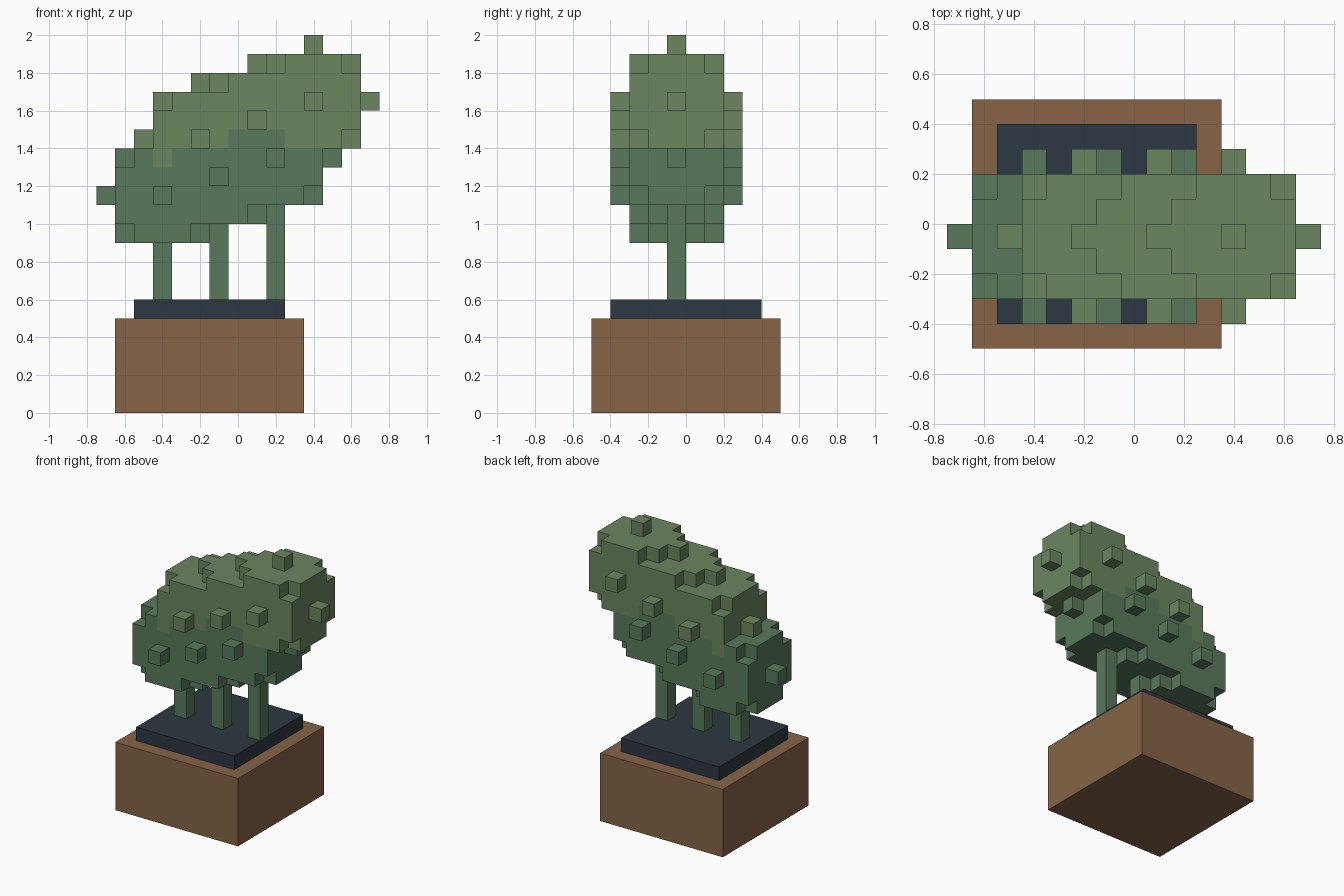
import bpy, bmesh
from mathutils import Vector
from itertools import product

if "Cube" in bpy.data.objects:
    bpy.data.objects.remove(bpy.data.objects["Cube"])

S = 0.1                      # voxel size
Y0 = -0.05                   # plant centre line in y


def material(name, rgb):
    m = bpy.data.materials.new(name)
    m.diffuse_color = (*rgb, 1)
    m.use_nodes = True
    m.node_tree.nodes["Principled BSDF"].inputs["Base Color"].default_value = m.diffuse_color
    return m


brown = material("terracotta", (0.24, 0.127, 0.063))
slate = material("soil_dark", (0.027, 0.039, 0.054))
dark = material("dark_leaf", (0.10, 0.19, 0.107))
light = material("light_leaf", (0.15, 0.235, 0.117))


def add_object(name, bm, mat):
    me = bpy.data.meshes.new(name)
    bm.to_mesh(me)
    bm.free()
    me.materials.append(mat)
    ob = bpy.data.objects.new(name, me)
    bpy.context.collection.objects.link(ob)
    return ob


def box(name, lo, hi, mat):
    lo, hi = Vector(lo), Vector(hi)
    bm = bmesh.new()
    bmesh.ops.create_cube(bm, size=1)
    bmesh.ops.scale(bm, vec=hi - lo, verts=bm.verts)
    bmesh.ops.translate(bm, vec=(lo + hi) / 2, verts=bm.verts)
    return add_object(name, bm, mat)


# Pot and soil
box("pot", (-0.65, -0.5, 0), (0.35, 0.5, 0.5), brown)
box("soil", (-0.55, -0.4, 0.5), (0.25, 0.4, 0.6), slate)

# Leaf balls on a voxel grid: each step adds a dark ball, then a light one up and right
voxels = {}
for i in range(3):
    dark_centre = (-4 + 3 * i, 0, 11 + i)
    light_centre = (-2 + 3 * i, 0, 14 + i)
    for (cx, cy, cz), kind in ((dark_centre, "dark"), (light_centre, "light")):
        for x, y, z in product(range(-3, 4), repeat=3):
            if x * x + y * y + z * z <= 9:
                voxels[cx + x, cy + y, cz + z] = kind

# Stems, rising from the soil to the underside of each dark ball
for i, side in enumerate(("left", "middle", "right")):
    x = (-4 + 3 * i) * S
    box(f"{side}_stem", (x - S / 2, Y0 - S / 2, 0.6),
        (x + S / 2, Y0 + S / 2, 0.8 + i * S), dark)


def voxel_shell(name, kind, mat):
    """Skin of all voxels of one kind, leaving out faces hidden by neighbours."""
    bm = bmesh.new()
    for cell, k in voxels.items():
        if k != kind:
            continue
        centre = Vector((cell[0] * S, cell[1] * S + Y0, (cell[2] + 0.5) * S))
        for axis, sign in product(range(3), (-1, 1)):
            near = list(cell)
            near[axis] += sign
            if tuple(near) in voxels:
                continue
            n, u, v = Vector(), Vector(), Vector()
            n[axis] = sign * S / 2
            u[(axis + 1) % 3] = S / 2
            v[(axis + 2) % 3] = sign * S / 2
            bm.faces.new([bm.verts.new(centre + n + a * u + b * v)
                          for a, b in ((-1, -1), (1, -1), (1, 1), (-1, 1))])
    bmesh.ops.remove_doubles(bm, verts=bm.verts, dist=1e-4)
    return add_object(name, bm, mat)


# Foliage
voxel_shell("lower_foliage", "dark", dark)
voxel_shell("upper_foliage", "light", light)
